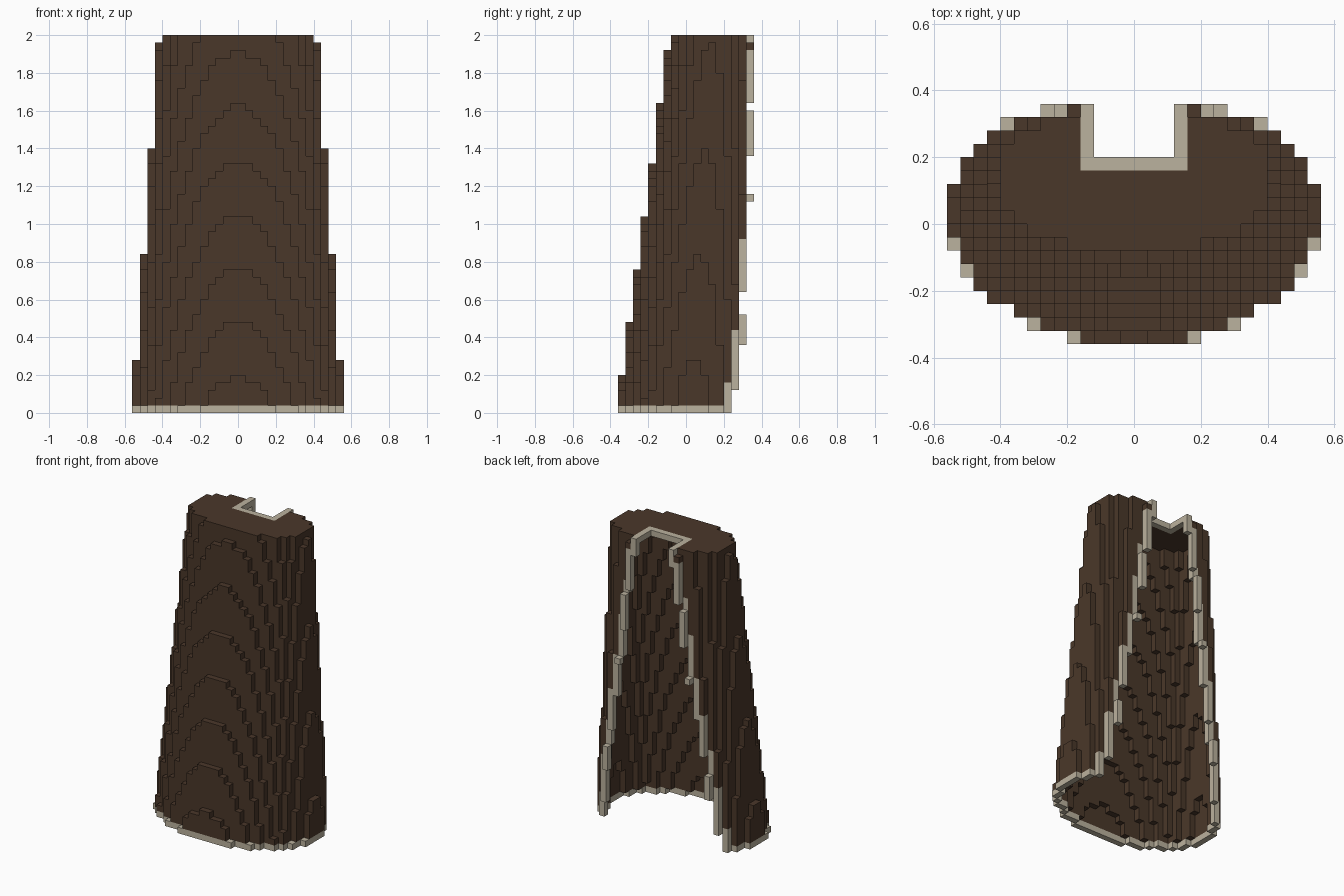
import bpy, bmesh
from mathutils import Vector

if "Cube" in bpy.data.objects:
    bpy.data.objects.remove(bpy.data.objects["Cube"], do_unlink=True)

V = 0.04                 # block size
NX, NY, NZ = 14, 10, 50  # half extents in x and y, number of layers


def material(name, rgb):
    m = bpy.data.materials.new(name)
    m.use_nodes = True
    m.diffuse_color = (*rgb, 1)
    bsdf = m.node_tree.nodes["Principled BSDF"]
    bsdf.inputs["Base Color"].default_value = (*rgb, 1)
    bsdf.inputs["Roughness"].default_value = 0.9
    return m


brown = material("dark brown cloth", (0.0685, 0.0385, 0.0225))
cream = material("cream trim", (0.497, 0.445, 0.342))


def centre(c):
    return tuple((n + 0.5) * V for n in c)


def solid(c):
    """Leaning, tapering elliptical body."""
    if not 0 <= c[2] < NZ:
        return c[2] < 0
    x, y, z = centre(c)
    rx = 0.56 - 0.0714 * z
    cy = 0.03 + 0.053 * z
    ry = 0.397 - 0.0865 * z
    return (x / rx) ** 2 + ((y - cy) / ry) ** 2 <= 1


def slit(c, grow=0.0):
    """Back opening that widens towards the hem."""
    x, y, z = centre(c)
    edge = 0.42 - 0.16 * (z - 0.13)
    return abs(x) < edge + grow and y > 0.20 - grow


DIRS = [Vector(d) for d in ((1, 0, 0), (-1, 0, 0), (0, 1, 0),
                            (0, -1, 0), (0, 0, 1), (0, 0, -1))]


def step(c, d):
    return tuple(int(a + b) for a, b in zip(c, d))


# One-block-thick skin, open below and slit at the back
cells = {c for c in ((i, j, k) for i in range(-NX, NX)
                     for j in range(-NY, NY) for k in range(NZ))
         if solid(c) and not slit(c)
         and any(not solid(step(c, d)) for d in DIRS[:5])}

# Trim follows the slit and the hem
trim = {c for c in cells if c[2] == 0 or slit(c, 0.047)}


def build(name, part, mat):
    """Mesh the exposed faces of a set of blocks."""
    bm = bmesh.new()
    for c in part:
        p = Vector(centre(c))
        for d in DIRS:
            if step(c, d) in cells:
                continue
            u = Vector((d.y, d.z, d.x))
            v = d.cross(u)
            corners = [p + (d + u * a + v * b) * V / 2
                       for a, b in ((1, 1), (-1, 1), (-1, -1), (1, -1))]
            bm.faces.new([bm.verts.new(q) for q in corners])
    bmesh.ops.remove_doubles(bm, verts=bm.verts, dist=0.001)
    me = bpy.data.meshes.new(name)
    bm.to_mesh(me)
    bm.free()
    me.materials.append(mat)
    ob = bpy.data.objects.new(name, me)
    bpy.context.collection.objects.link(ob)
    return ob


build("cloak_body", cells - trim, brown)
build("cloak_trim", trim, cream)
